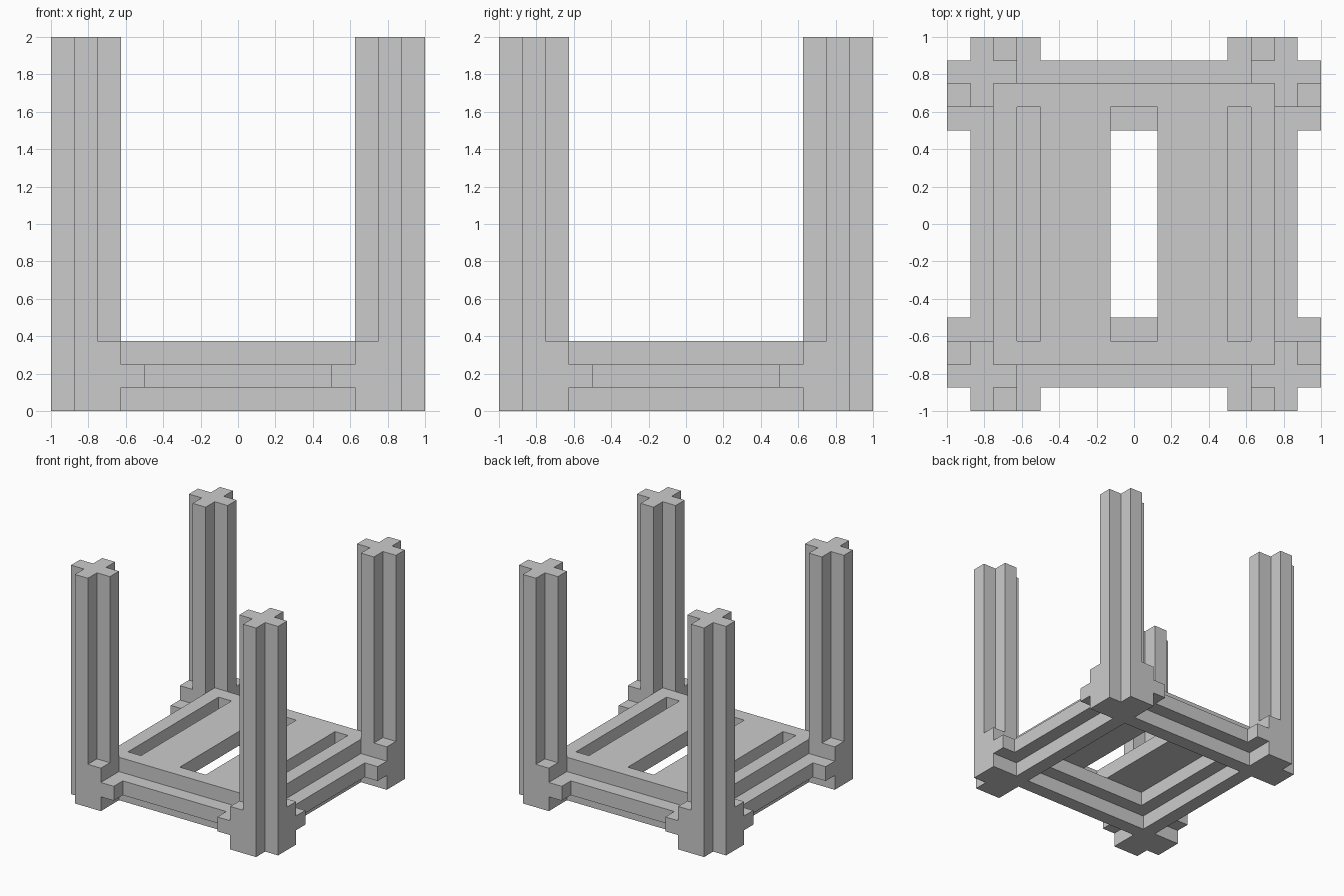
import bpy, bmesh
from mathutils import Vector

if "Cube" in bpy.data.objects:
    bpy.data.objects.remove(bpy.data.objects["Cube"])

U = 0.125   # module size: the model is 16 modules wide and tall


def box(x0, x1, y0, y1, z0, z1):
    return {(x, y, z) for x in range(x0, x1) for y in range(y0, y1) for z in range(z0, z1)}


def ring(outer, inner, z0, z1):
    return box(outer, 16 - outer, outer, 16 - outer, z0, z1) - \
        box(inner, 16 - inner, inner, 16 - inner, z0, z1)


def mirrored(cells, mx, my):
    return {(15 - x if mx else x, 15 - y if my else y, z) for x, y, z in cells}


# Corner post: plus-shaped column, filled foot, side brackets
column = box(1, 2, 0, 3, 0, 16) | box(0, 3, 1, 2, 0, 16)
foot = box(1, 3, 0, 3, 0, 3) | box(0, 3, 1, 3, 0, 3)
brackets = box(1, 4, 0, 1, 1, 2) | box(0, 1, 1, 4, 1, 2)
post = column | foot | brackets

parts = {}
for name, mx, my in (("front_left_post", 0, 0), ("front_right_post", 1, 0),
                     ("back_left_post", 0, 1), ("back_right_post", 1, 1)):
    parts[name] = mirrored(post, mx, my)

# Base: narrow lower ring, wide middle ring, slotted deck
parts["lower_ring"] = ring(2, 3, 0, 1)
parts["middle_ring"] = ring(1, 4, 1, 2)
deck = box(2, 14, 2, 14, 2, 3)
for x0, x1 in ((3, 4), (7, 9), (12, 13)):
    deck -= box(x0, x1, 3, 13, 2, 3)
parts["slotted_deck"] = deck

solid = set().union(*parts.values())
used = set()


def build(name, cells):
    """Skin the part, leaving out faces buried against other parts."""
    bm = bmesh.new()
    for c in sorted(cells):
        for axis in range(3):
            for s in (-1, 1):
                n = list(c)
                n[axis] += s
                if tuple(n) in solid:
                    continue
                a, b = (axis + 1) % 3, (axis + 2) % 3
                corners = []
                for i, j in ((0, 0), (1, 0), (1, 1), (0, 1))[::s]:
                    p = Vector(c)
                    p[axis] += s > 0
                    p[a] += i
                    p[b] += j
                    corners.append(bm.verts.new((p - Vector((8, 8, 0))) * U))
                bm.faces.new(corners)
    bmesh.ops.remove_doubles(bm, verts=bm.verts, dist=1e-4)
    bmesh.ops.dissolve_limit(bm, angle_limit=0.01, verts=bm.verts, edges=bm.edges)
    mesh = bpy.data.meshes.new(name)
    bm.to_mesh(mesh)
    bm.free()
    bpy.context.collection.objects.link(bpy.data.objects.new(name, mesh))


for name, cells in parts.items():
    build(name, cells - used)
    used |= cells
